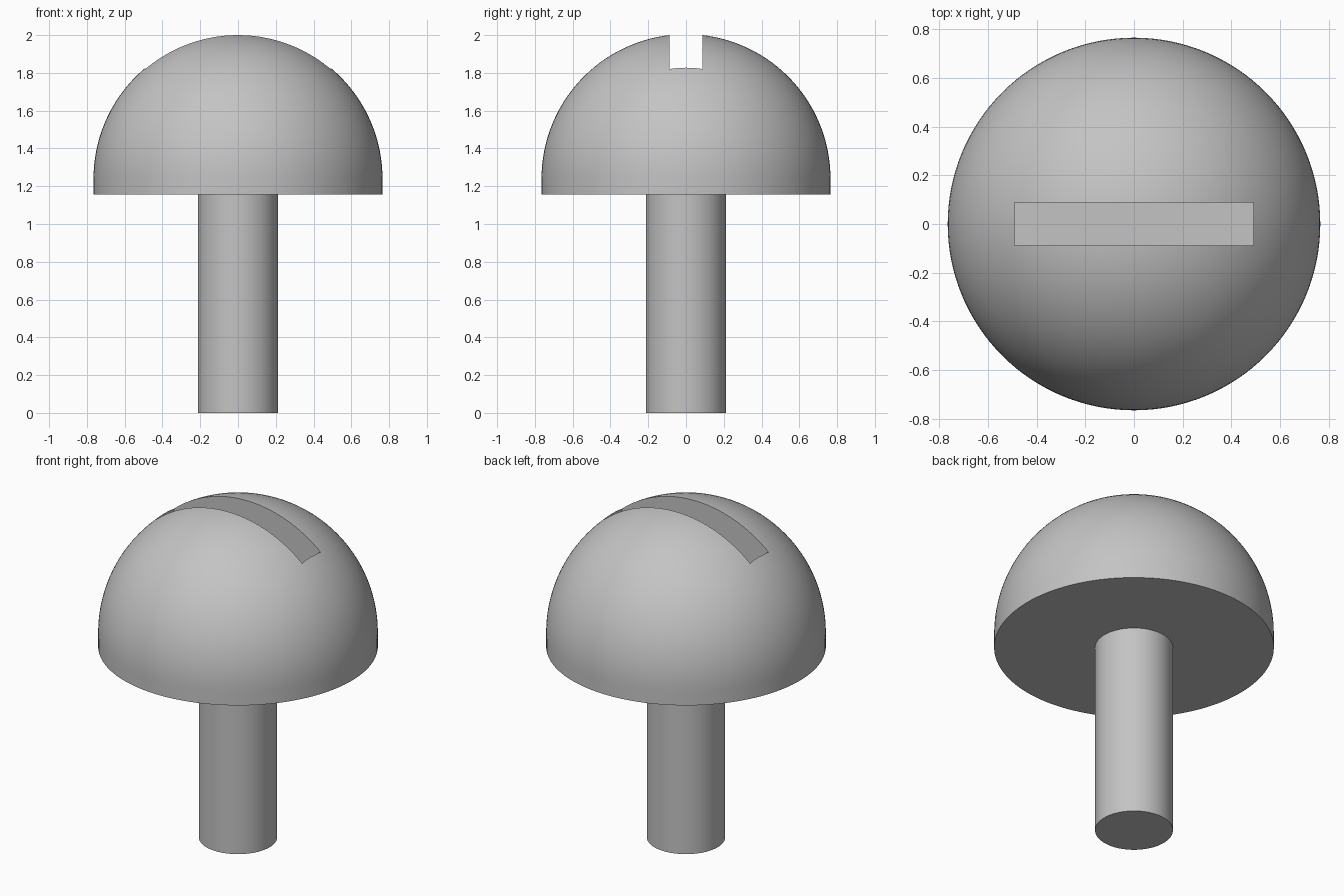
import bpy
import bmesh
import math

cube = bpy.data.objects.get("Cube")
if cube:
    bpy.data.objects.remove(cube, do_unlink=True)

HEAD_R, DOME_Z, RIM_Z = 0.765, 1.24, 1.155
SHANK_R = 0.213
SLOT_LEN, SLOT_WIDTH, SLOT_FLOOR = 0.98, 0.176, 1.55
SEGMENTS, RINGS = 128, 32

# One plain grey for the whole part
grey = bpy.data.materials.new("plain grey")
grey.use_nodes = True
colour = (0.55, 0.55, 0.55, 1)
grey.diffuse_color = colour
grey.node_tree.nodes["Principled BSDF"].inputs["Base Color"].default_value = colour


def lathe(name, profile):
    """Spin a closed (radius, z) profile around the z axis."""
    bm = bmesh.new()
    verts = [bm.verts.new((r, 0, z)) for r, z in profile]
    edges = [bm.edges.new(pair) for pair in zip(verts, verts[1:])]
    bmesh.ops.spin(bm, geom=verts + edges, cent=(0, 0, 0), axis=(0, 0, 1),
                   angle=math.tau, steps=SEGMENTS, use_duplicate=False)
    bmesh.ops.remove_doubles(bm, verts=bm.verts, dist=1e-5)
    bmesh.ops.recalc_face_normals(bm, faces=bm.faces)
    mesh = bpy.data.meshes.new(name)
    bm.to_mesh(mesh)
    bm.free()
    obj = bpy.data.objects.new(name, mesh)
    bpy.context.collection.objects.link(obj)
    mesh.materials.append(grey)
    return obj


def smooth(obj):
    bpy.ops.object.select_all(action='DESELECT')
    obj.select_set(True)
    bpy.context.view_layer.objects.active = obj
    bpy.ops.object.shade_smooth_by_angle(angle=math.radians(30))


# Domed head with a short straight rim
angles = [math.pi / 2 * i / RINGS for i in range(RINGS)]
dome = [(HEAD_R * math.cos(a), DOME_Z + HEAD_R * math.sin(a)) for a in angles]
head = lathe("domed_head", [(0, RIM_Z), (HEAD_R, RIM_Z)] + dome + [(0, DOME_Z + HEAD_R)])

# Straight-ended screwdriver slot
slot_top = 2.2
bpy.ops.mesh.primitive_cube_add(size=1, location=(0, 0, (slot_top + SLOT_FLOOR) / 2))
cutter = bpy.context.object
cutter.name = "slot_cutter"
cutter.scale = (SLOT_LEN, SLOT_WIDTH, slot_top - SLOT_FLOOR)
cutter.data.materials.append(grey)
bpy.context.view_layer.update()

cut = head.modifiers.new("slot", 'BOOLEAN')
cut.operation = 'DIFFERENCE'
cut.solver = 'EXACT'
cut.object = cutter
bpy.context.view_layer.objects.active = head
bpy.ops.object.modifier_apply(modifier=cut.name)
bpy.data.objects.remove(cutter, do_unlink=True)
smooth(head)

# Plain round shank
shank = lathe("shank", [(0, 0), (SHANK_R, 0), (SHANK_R, RIM_Z), (0, RIM_Z)])
smooth(shank)
